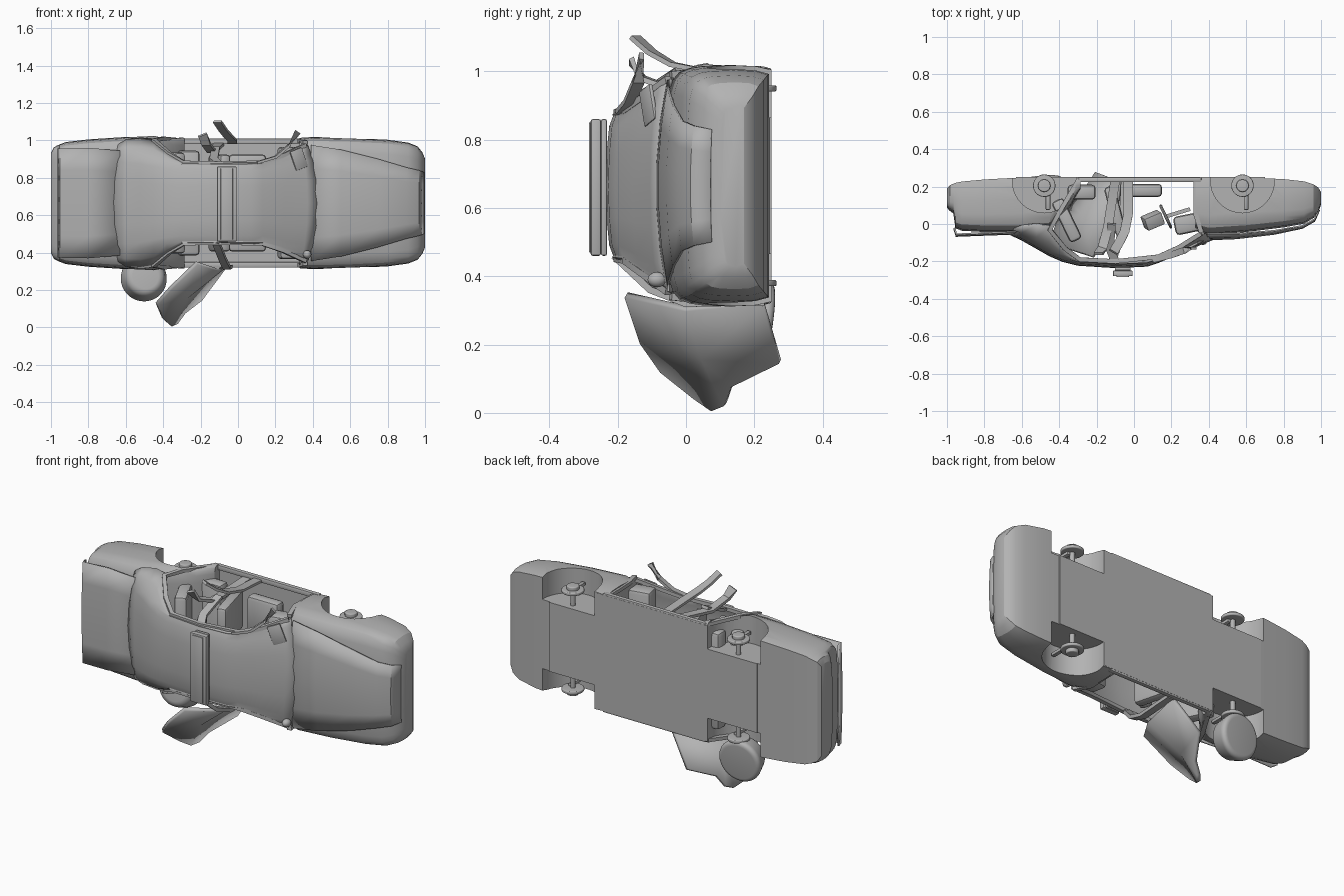
import bpy, bmesh, math
from mathutils import Vector

if "Cube" in bpy.data.objects:
    bpy.data.objects.remove(bpy.data.objects["Cube"])

MID = 0.665  # height of the car's centre line; the wreck lies on its side
grey = bpy.data.materials.new("bare grey")
grey.use_nodes = True
grey.diffuse_color = (0.45, 0.45, 0.45, 1)
grey.node_tree.nodes["Principled BSDF"].inputs["Base Color"].default_value = (0.45, 0.45, 0.45, 1)


def P(x, w, u):
    """Car space (forward, sideways, up) to world space."""
    return Vector((x, -u, MID + w))


def shade(ob, angle):
    bpy.ops.object.select_all(action='DESELECT')
    ob.select_set(True)
    bpy.context.view_layer.objects.active = ob
    bpy.ops.object.shade_smooth_by_angle(angle=math.radians(angle))


def finish(name, bm, thick=0, angle=35):
    bmesh.ops.recalc_face_normals(bm, faces=bm.faces)
    me = bpy.data.meshes.new(name)
    bm.to_mesh(me)
    bm.free()
    me.materials.append(grey)
    ob = bpy.data.objects.new(name, me)
    bpy.context.collection.objects.link(ob)
    if thick:
        mod = ob.modifiers.new("thickness", 'SOLIDIFY')
        mod.thickness = thick
        mod.offset = 0
    shade(ob, angle)
    return ob


def loft(name, rows, ring=False, thick=0, angle=35):
    """Skin rows of points; ring rows are closed and capped."""
    bm = bmesh.new()
    vs = [[bm.verts.new(p) for p in row] for row in rows]
    n = len(rows[0])
    for a, b in zip(vs, vs[1:]):
        for i in range(n if ring else n - 1):
            j = (i + 1) % n
            bm.faces.new((a[i], a[j], b[j], b[i]))
    if ring:
        bm.faces.new(vs[0])
        bm.faces.new(vs[-1])
    return finish(name, bm, thick, angle)


def box(name, c, size, rot=(0, 0, 0), bev=0.006):
    """Bevelled block, centre and size in world axes."""
    bm = bmesh.new()
    bmesh.ops.create_cube(bm, size=1)
    bmesh.ops.scale(bm, vec=size, verts=bm.verts)
    bmesh.ops.bevel(bm, geom=bm.edges[:], offset=bev, segments=2, affect='EDGES', profile=0.5)
    ob = finish(name, bm)
    ob.location = c
    ob.rotation_euler = rot
    return ob


def disc(name, c, r, depth, r2=None, rot=(0, 0, 0), bev=0, sides=28):
    bm = bmesh.new()
    bmesh.ops.create_cone(bm, cap_ends=True, segments=sides, radius1=r,
                          radius2=r if r2 is None else r2, depth=depth)
    if bev:
        rim = [e for e in bm.edges if abs(e.verts[0].co.z - e.verts[1].co.z) < 1e-4]
        bmesh.ops.bevel(bm, geom=rim, offset=bev, segments=5, affect='EDGES', profile=0.5)
    ob = finish(name, bm)
    ob.location = c
    ob.rotation_euler = rot
    return ob


def strip(name, pts, width, depth):
    """Bent bar of rectangular section along world points."""
    pts = [Vector(p) for p in pts]
    rows = []
    for i, p in enumerate(pts):
        t = (pts[min(i + 1, len(pts) - 1)] - pts[max(i - 1, 0)]).normalized()
        side = t.cross(Vector((0, 0, 1) if abs(t.z) < 0.8 else (0, 1, 0))).normalized()
        up = t.cross(side)
        rows.append([p + side * a * width / 2 + up * b * depth / 2
                     for a, b in ((-1, -1), (1, -1), (1, 1), (-1, 1))])
    return loft(name, rows, True, angle=30)


def section(x, hw, top, bot):
    """Car body cross section with rounded shoulders and square sill."""
    h = top - bot
    half = [(hw * 0.97, bot), (hw, bot + h * 0.15), (hw * 1.01, bot + h * 0.4),
            (hw, bot + h * 0.68), (hw * 0.985, bot + h * 0.8), (hw * 0.95, bot + h * 0.9),
            (hw * 0.89, bot + h * 0.96), (hw * 0.78, top), (hw * 0.4, top + 0.008)]
    return [P(x, w, u) for w, u in half] + [P(x, -w, u) for w, u in reversed(half)]


# Front and rear body halves
front = loft("front_body", [section(*s) for s in (
    (0.33, 0.345, 0.03, -0.25), (0.4, 0.35, 0.05, -0.25), (0.6, 0.345, 0.035, -0.249),
    (0.8, 0.335, 0.01, -0.24), (0.91, 0.32, -0.01, -0.228), (0.96, 0.3, -0.04, -0.212),
    (0.985, 0.27, -0.07, -0.195), (1.0, 0.235, -0.11, -0.17))], True)
rear = loft("rear_body", [section(*s) for s in (
    (-1.0, 0.265, -0.095, -0.19), (-0.985, 0.295, -0.078, -0.207), (-0.966, 0.305, -0.065, -0.215),
    (-0.955, 0.31, 0.015, -0.22), (-0.92, 0.323, 0.028, -0.227), (-0.8, 0.337, 0.035, -0.238),
    (-0.6, 0.35, 0.035, -0.249), (-0.45, 0.36, 0.02, -0.25), (-0.4, 0.355, -0.04, -0.25),
    (-0.34, 0.35, -0.1, -0.25), (-0.285, 0.345, -0.19, -0.25))], True)

# Wheel arches cut into both sides, with bare hubs inside
for body, x in ((front, 0.58), (rear, -0.48)):
    for s in (1, -1):
        cutter = disc("arch_cutter", (x, 0.23, MID + s * 0.33), 0.17, 0.26, sides=40)
        cutter.hide_render = True
        mod = body.modifiers.new("arch", 'BOOLEAN')
        mod.operation = 'DIFFERENCE'
        mod.solver = 'EXACT'
        mod.object = cutter
        bpy.context.view_layer.objects.active = body
        bpy.ops.object.modifier_apply(modifier=mod.name)
        bpy.data.objects.remove(cutter)
        disc("hub_plate", (x, 0.205, MID + s * 0.285), 0.06, 0.018, bev=0.005)
        disc("hub_cap", (x, 0.205, MID + s * 0.3), 0.034, 0.03, bev=0.006, sides=12)
        disc("axle_stub", (x, 0.205, MID + s * 0.24), 0.014, 0.09)
        box("suspension_arm", (x + 0.02, 0.14, MID + s * 0.27), (0.025, 0.13, 0.02))
    shade(body, 25)

# Flat underside: a spine between the wheels and a wide pan between the axles
for name, x0, x1, w in (("floor_spine", -0.63, 0.7, 0.2), ("floor_pan", -0.31, 0.41, 0.335)):
    loft(name, [[P(x, -w, -0.251), P(x, w, -0.251), P(x, w, -0.238), P(x, -w, -0.238)]
                for x in (x0, x1)], True)
for s in (1, -1):
    box("door_sill", (0.03, 0.237, MID + s * 0.33), (0.66, 0.026, 0.03))


# Roof, windscreen, rear window and rear pillars in one skin
def canopy_row(x, roof, top, edge, low, bow=0):
    half = [(edge, low), (edge * 0.5 + roof * 0.5, low * 0.4 + top * 0.6 - 0.005), (roof, top - 0.015),
            (roof * 0.85, top - 0.004), (roof * 0.45, top + 0.004)]
    full = [(-w, u) for w, u in half] + [(0, top + 0.007)] + [(w, u) for w, u in reversed(half)]
    return [P(x - bow * (w / edge) ** 2, w, u) for w, u in full]


loft("roof_and_glass", [canopy_row(*s) for s in (
    (-0.67, 0.26, 0.042, 0.31, 0.02, -0.03), (-0.6, 0.255, 0.075, 0.335, 0.008),
    (-0.52, 0.245, 0.12, 0.346, 0.0), (-0.45, 0.23, 0.16, 0.338, 0.01),
    (-0.38, 0.215, 0.19, 0.27, 0.12), (-0.3, 0.205, 0.21, 0.215, 0.19),
    (-0.1, 0.203, 0.223, 0.212, 0.202), (0.07, 0.205, 0.215, 0.212, 0.195),
    (0.13, 0.205, 0.195, 0.215, 0.175), (0.25, 0.235, 0.145, 0.25, 0.12, 0.01),
    (0.37, 0.265, 0.093, 0.3, 0.06, 0.03), (0.43, 0.265, 0.07, 0.31, 0.04, 0.06))], thick=0.012)

# Rails around the window openings
for s in (1, -1):
    strip("window_rail", [P(x, s * w, u) for x, w, u in (
        (0.36, 0.31, 0.05), (0.24, 0.255, 0.125), (0.13, 0.218, 0.175), (-0.1, 0.213, 0.2),
        (-0.29, 0.217, 0.19), (-0.37, 0.265, 0.13), (-0.45, 0.335, 0.03), (-0.4, 0.345, -0.06),
        (-0.3, 0.335, -0.23))], 0.024, 0.02)
    strip("front_door_post", [P(x, s * w, u) for x, w, u in (
        (0.36, 0.325, 0.045), (0.33, 0.335, -0.05), (0.33, 0.33, -0.24))], 0.025, 0.02)

# Buckled bonnet and boot lid
loft("bonnet", [[P(x, t * w, u + k * (1 - t * t)) for t in (-1, -0.6, -0.2, 0.2, 0.6, 1)]
                for x, w, u, k in ((0.39, 0.31, 0.052, 0.033), (0.55, 0.285, 0.052, 0.026),
                                   (0.75, 0.235, 0.036, 0.018), (0.9, 0.19, 0.01, 0.012),
                                   (0.965, 0.175, -0.025, 0.01), (0.99, 0.165, -0.075, 0.003))],
     thick=0.008)
loft("boot_lid", [[P(x, t * w, u + 0.01 * (1 - t * t)) for t in (-1, -0.6, -0.2, 0.2, 0.6, 1)]
                  for x, w, u in ((-0.96, 0.29, 0.02), (-0.95, 0.292, 0.055),
                                  (-0.8, 0.295, 0.048), (-0.63, 0.28, 0.042))], thick=0.01)

# Light bar on the roof
box("light_bar_base", (-0.06, -0.24, 0.66), (0.085, 0.018, 0.4))
box("light_bar_lens", (-0.06, -0.264, 0.66), (0.105, 0.03, 0.4))
box("light_bar_strip", (-0.06, -0.28, 0.66), (0.065, 0.008, 0.38), bev=0.002)

# Torn and bent pillars
strip("torn_post_front", [(-0.11, -0.15, 1.1), (-0.08, -0.1, 1.055), (-0.05, -0.04, 1.02),
                          (-0.03, 0.06, 1.0), (-0.03, 0.235, 0.99)], 0.05, 0.014)
strip("torn_post_rear", [(-0.19, -0.16, 1.03), (-0.17, -0.13, 0.98), (-0.14, -0.02, 0.94),
                         (-0.1, 0.235, 0.98)], 0.05, 0.016)
strip("bent_roof_post", [(-0.1, -0.2, 0.87), (-0.13, -0.13, 0.9), (-0.12, 0.0, 0.96)], 0.045, 0.016)
strip("bent_windscreen_post", [(0.1, -0.19, 0.88), (0.2, -0.165, 0.91), (0.27, -0.14, 0.97),
                               (0.32, -0.13, 1.045)], 0.035, 0.014)
strip("lower_centre_post", [(-0.12, -0.205, 0.46), (-0.08, -0.1, 0.36), (-0.06, 0.0, 0.32),
                            (-0.05, 0.23, 0.325)], 0.04, 0.02)

# Mirrors
box("loose_mirror", (0.325, -0.11, 0.9), (0.075, 0.014, 0.11), (0, -0.35, 0.45))
bm = bmesh.new()
bmesh.ops.create_uvsphere(bm, u_segments=14, v_segments=8, radius=0.025)
mirror = finish("side_mirror", bm)
mirror.location = (0.37, -0.085, 0.39)
mirror.scale = (0.9, 1.1, 0.9)

# Rear door hanging open
door = [Vector(p) for p in (
    (-0.22, -0.175, 0.345), (-0.1, 0.0, 0.305), (-0.07, 0.225, 0.325), (-0.2, 0.275, 0.15),
    (-0.29, 0.135, 0.08), (-0.33, 0.115, 0.025), (-0.36, 0.08, 0.01), (-0.4, 0.03, 0.045),
    (-0.435, -0.07, 0.125), (-0.36, -0.13, 0.21))]
bm = bmesh.new()
rim = [bm.verts.new(p) for p in door]
hub = bm.verts.new(sum(door, Vector()) / len(door))
for a, b in zip(rim, rim[1:] + rim[:1]):
    bm.faces.new((a, b, hub))
finish("hanging_door", bm, 0.022, angle=40)

# Loose tyre beneath the rear wheel arch
disc("loose_tyre", (-0.5, 0.185, 0.267), 0.13, 0.12, 0.1, (math.radians(82), 0, 0.1), bev=0.03, sides=36)

# Cabin interior
box("rear_bench", (-0.28, 0.17, MID), (0.15, 0.08, 0.56), bev=0.02)
box("rear_backrest", (-0.36, 0.02, MID), (0.07, 0.24, 0.54), (0, 0, 0.45), bev=0.02)
for s in (1, -1):
    z = MID + s * 0.15
    box("front_cushion", (0.05, 0.18, z), (0.2, 0.07, 0.22), bev=0.02)
    box("front_backrest", (-0.1, 0.07, z), (0.06, 0.27, 0.22), (0, 0, 0.25), bev=0.02)
    box("headrest", (-0.16, -0.1, z), (0.04, 0.07, 0.12), (0, 0, 0.25), bev=0.015)
box("dashboard", (0.28, 0.0, MID), (0.13, 0.1, 0.6), (0, 0, 0.2), bev=0.02)
box("centre_console", (0.1, 0.02, 0.68), (0.1, 0.07, 0.08), (0.3, 0.2, 0.4))
bpy.ops.mesh.primitive_torus_add(major_segments=24, minor_segments=8, major_radius=0.062,
                                 minor_radius=0.008, location=(0.17, 0.04, 0.82),
                                 rotation=(0, math.radians(90), 0.45))
wheel = bpy.context.object
wheel.name = "steering_wheel"
wheel.data.materials.append(grey)
shade(wheel, 40)
strip("steering_column", [(0.17, 0.04, 0.82), (0.3, 0.08, 0.82)], 0.02, 0.02)
